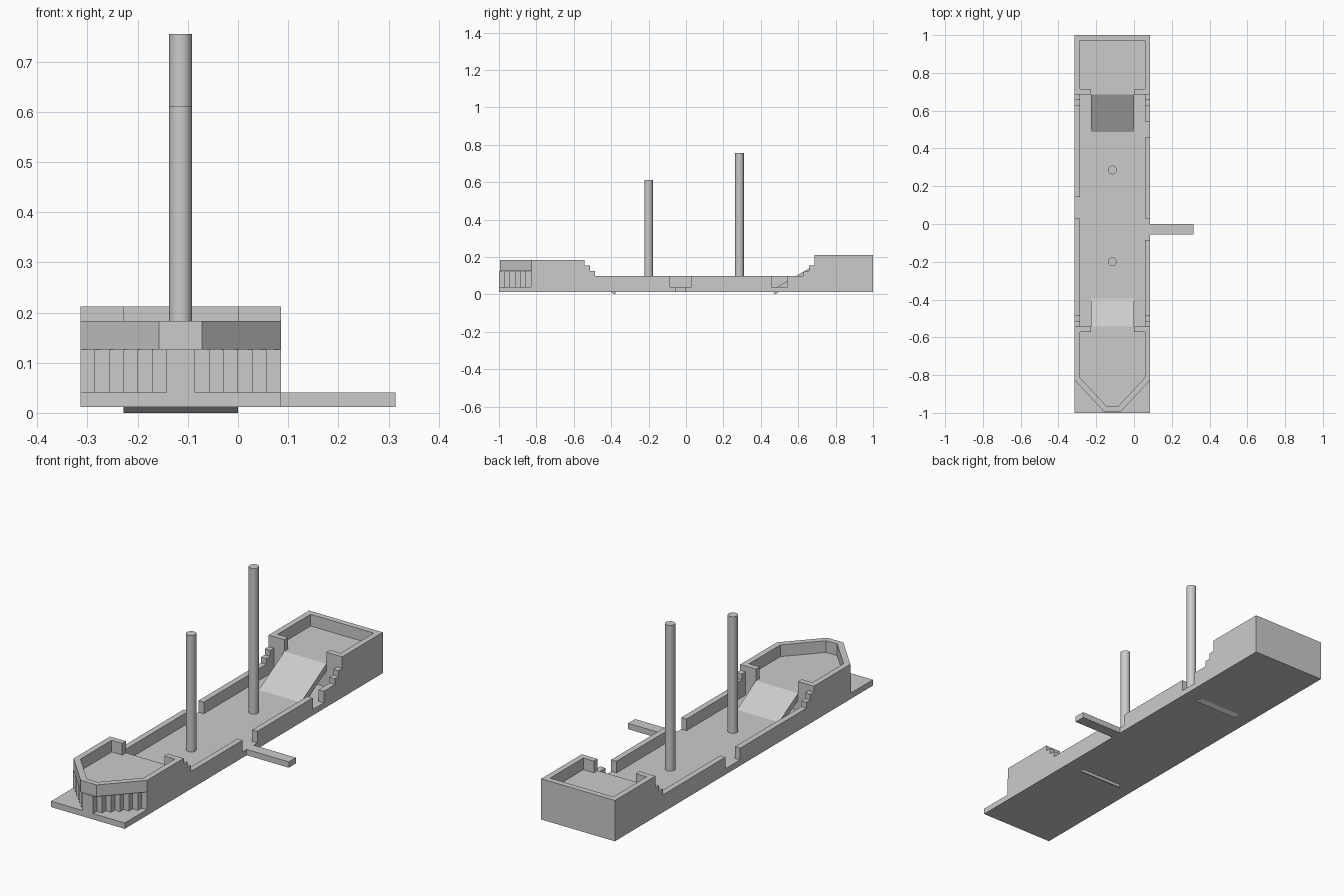
import bpy, bmesh, math
from mathutils import Vector

if "Cube" in bpy.data.objects:
    bpy.data.objects.remove(bpy.data.objects["Cube"])

U = 0.4 / 14          # module: wall thickness and step size
CX = -0.1143          # hull centre line
Z0 = 0.012            # underside of the hull
Y0 = -1.0


def prism(name, pts, vec):
    """Extrude a closed 3D outline along vec."""
    bm = bmesh.new()
    face = bm.faces.new([bm.verts.new(p) for p in pts])
    ext = bmesh.ops.extrude_face_region(bm, geom=[face])
    moved = [g for g in ext["geom"] if isinstance(g, bmesh.types.BMVert)]
    bmesh.ops.translate(bm, verts=moved, vec=Vector(vec))
    bmesh.ops.recalc_face_normals(bm, faces=bm.faces)
    me = bpy.data.meshes.new(name)
    bm.to_mesh(me)
    bm.free()
    ob = bpy.data.objects.new(name, me)
    bpy.context.collection.objects.link(ob)
    return ob


def plan(name, pts, z_lo, z_hi):
    return prism(name, [(x, y, z_lo) for x, y in pts], (0, 0, z_hi - z_lo))


def box(name, x0, x1, y0, y1, z0, z1):
    return plan(name, [(x0, y0), (x1, y0), (x1, y1), (x0, y1)], z0, z1)


def mirrored(half):
    """Complete an outline given as (offset from centre, y) on the right side."""
    return [(CX + x, y) for x, y in half] + [(CX - x, y) for x, y in reversed(half)]


def z(n):
    return Z0 + n * U


H = 7 * U             # hull half width
L, R = CX - H, CX + H

# Base slab and gangplank
box("hull_base", L, R, -1, 1, z(0), z(1))
box("gangplank", R, 0.3143, -0.055, 0, z(0), z(1))

# Bow block with stair-stepped front
half = [(H, Y0 + 16 * U)]
for k in range(6):
    y = Y0 + (6 - k) * U
    half += [(H - k * U, y), (H - (k + 1) * U, y)]
half.append((U, Y0))
plan("bow_block", mirrored(half), z(1), z(4))

# Bow railing: angled wall with an opening at the ramp
yb = Y0 + 16 * U
outer = [(4 * U, yb), (H, yb), (H, -0.826), (0.043, -0.995)]
inner = [(0.03, -0.966), (H - U, -0.813), (H - U, yb - U), (4 * U, yb - U)]
out_l = [(CX + x, y) for x, y in outer] + [(CX - x, y) for x, y in reversed(outer)]
in_l = [(CX - x, y) for x, y in reversed(inner)] + [(CX + x, y) for x, y in inner]
plan("bow_railing", out_l + in_l, z(4), z(6))

# Stern block and railing
ys = 1 - 11 * U
box("stern_block", L, R, ys, 1, z(1), z(5))
outer = [(4 * U, ys), (H, ys), (H, 1)]
inner = [(H - U, 1 - U), (H - U, ys + U), (4 * U, ys + U)]
out_l = [(CX + x, y) for x, y in outer] + [(CX - x, y) for x, y in reversed(outer)]
in_l = [(CX - x, y) for x, y in reversed(inner)] + [(CX + x, y) for x, y in inner]
plan("stern_railing", out_l + in_l, z(5), z(7))

# Low side walls with boarding gaps, plus steps up to bow and stern
walls = {"right": (R - U, [(yb, -3 * U), (U, 16 * U), (19 * U, ys)]),
         "left": (L, [(yb, U), (5 * U, ys)])}
for side, (x, spans) in walls.items():
    for i, (a, b) in enumerate(spans):
        box(f"{side}_wall_{i + 1}", x, x + U, a, b, z(1), z(3))
    prism(f"{side}_bow_steps",
          [(x, yb, z(3)), (x, yb + 2 * U, z(3)), (x, yb + 2 * U, z(4)),
           (x, yb + U, z(4)), (x, yb + U, z(5)), (x, yb, z(5))], (U, 0, 0))
    prism(f"{side}_stern_steps",
          [(x, ys, z(3)), (x, ys - 2 * U, z(3)), (x, ys - 2 * U, z(4)),
           (x, ys - U, z(4)), (x, ys - U, z(5)), (x, ys, z(5))], (U, 0, 0))


# Ramps: slabs tilted 30 degrees, lower edge just piercing the base
def ramp(name, y_top, z_top, direction):
    c, s = math.cos(math.radians(30)), 0.5
    z_low = U * c
    run = (z_top - z_low) * c / s
    prof = [(0, z_top), (-run, z_low), (-run + U * s, 0), (U * s, z_top - U * c)]
    prism(name, [(CX - 4 * U, y_top + direction * y, h) for y, h in prof], (8 * U, 0, 0))


ramp("bow_ramp", yb, z(4), -1)
ramp("stern_ramp", ys, z(5), 1)

# Masts
for name, y, top in (("fore_mast", -0.2, 0.612), ("main_mast", 0.286, 0.755)):
    bpy.ops.mesh.primitive_cylinder_add(vertices=32, radius=0.0229, depth=top - z(1),
                                        location=(CX, y, (top + z(1)) / 2))
    bpy.context.object.name = name
    bpy.ops.object.shade_smooth_by_angle(angle=math.radians(30))
